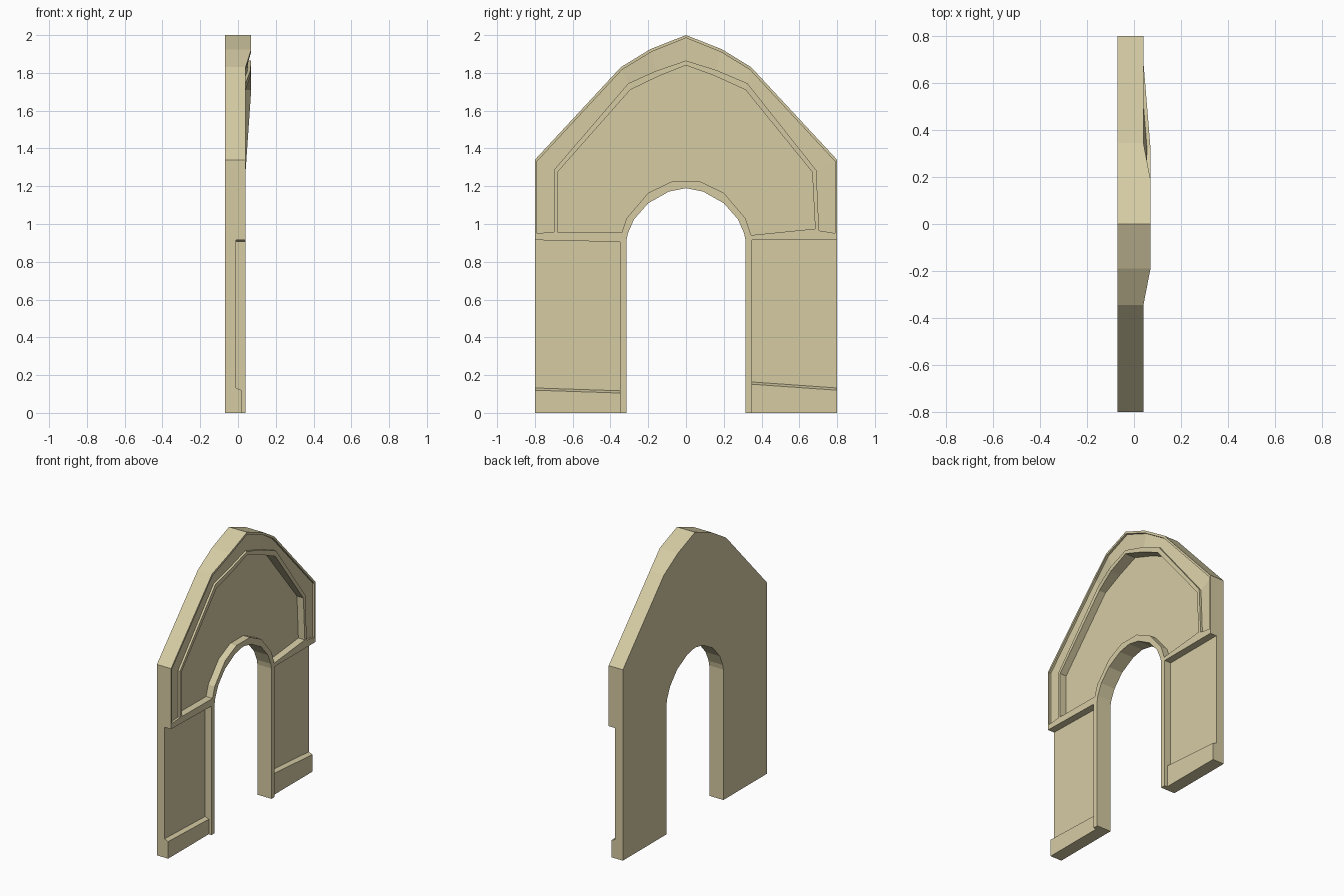
import bpy, bmesh

if "Cube" in bpy.data.objects:
    bpy.data.objects.remove(bpy.data.objects["Cube"], do_unlink=True)

stone = bpy.data.materials.new("pale sandstone")
stone.use_nodes = True
colour = (0.67, 0.60, 0.37, 1)
stone.diffuse_color = colour
stone.node_tree.nodes["Principled BSDF"].inputs["Base Color"].default_value = colour

BACK, PANEL, FACE = -0.07, -0.01, 0.04


def finish(bm, name):
    bmesh.ops.recalc_face_normals(bm, faces=bm.faces)
    mesh = bpy.data.meshes.new(name)
    bm.to_mesh(mesh)
    bm.free()
    mesh.materials.append(stone)
    obj = bpy.data.objects.new(name, mesh)
    bpy.context.collection.objects.link(obj)


def prism(name, outline, x0, x1):
    """Extrude a (y, z) outline along x."""
    bm = bmesh.new()
    face = bm.faces.new([bm.verts.new((x0, y, z)) for y, z in outline])
    out = bmesh.ops.extrude_face_region(bm, geom=[face])
    moved = [v for v in out["geom"] if isinstance(v, bmesh.types.BMVert)]
    bmesh.ops.translate(bm, vec=(x1 - x0, 0, 0), verts=moved)
    finish(bm, name)


def sweep(name, rows):
    """Bridge a closed loop of equally long 3D paths and cap both ends."""
    bm = bmesh.new()
    grid = [[bm.verts.new(p) for p in row] for row in rows]
    for a, b in zip(grid, grid[1:] + grid[:1]):
        for i in range(len(a) - 1):
            bm.faces.new((a[i], a[i + 1], b[i + 1], b[i]))
    for end in (0, -1):
        bm.faces.new([row[end] for row in grid])
    finish(bm, name)


def at(path, depths):
    if not isinstance(depths, list):
        depths = [depths] * len(path)
    return [(x, y, z) for x, (y, z) in zip(depths, path)]


def mirrored(half):
    """Complete a path that ends on the centre line."""
    return half + [(-y, z) for y, z in reversed(half[:-1])]


# Back slab with the arched doorway
opening = mirrored([(-.315, 0), (-.315, .915), (-.308, .95), (-.275, 1.025),
                    (-.2, 1.11), (-.09, 1.172), (0, 1.19)])
roof = mirrored([(-.8, 1.34), (-.345, 1.83), (-.19, 1.925), (0, 2)])
prism("back_slab", [(-.8, 0)] + roof + [(.8, 0)] + opening[::-1], BACK, PANEL)

# Doorway posts and arch moulding
moulding = mirrored([(-.35, 0), (-.35, .915), (-.34, .955), (-.315, 1.03),
                     (-.2, 1.165), (-.075, 1.225), (0, 1.225)])
sweep("doorway_moulding", [at(opening, PANEL), at(opening, FACE),
                           at(moulding, FACE), at(moulding, PANEL)])

# Gable border: raised rim, shallow channel, ridge around the sunken panel
outer = [(-.8, .95)] + roof + [(.8, .95)]
rim = mirrored([(-.79, .95), (-.79, 1.33), (-.34, 1.815), (-.185, 1.91), (0, 1.985)])
ridge_out = [(-.70, .95), (-.70, 1.285), (-.305, 1.745), (-.16, 1.81), (0, 1.865),
             (.16, 1.815), (.325, 1.745), (.69, 1.285), (.705, .95)]
ridge_in = [(-.68, .95), (-.68, 1.275), (-.295, 1.71), (-.15, 1.78), (0, 1.84),
            (.15, 1.785), (.315, 1.71), (.668, 1.275), (.685, .95)]
rim_x = [FACE, FACE, FACE, .07, .07, .07, FACE, FACE, FACE]
ridge_x = [FACE, FACE, FACE, .065, .07, .07, .07, FACE, FACE]
sweep("gable_border", [
    at(outer, PANEL), at(outer, rim_x), at(rim, rim_x),
    at(rim, [x - .015 for x in rim_x]),
    at(ridge_out, [x - .015 for x in ridge_x]),
    at(ridge_out, ridge_x), at(ridge_in, ridge_x), at(ridge_in, PANEL)])

# Belt courses under the gable
prism("right_belt", [(-.8, .915), (-.345, .905), (-.335, .955), (-.70, .958), (-.8, .95)],
      PANEL, FACE)
prism("left_belt", [(.345, .915), (.8, .915), (.8, .95), (.705, .965), (.685, .975),
                    (.335, .94)], PANEL, FACE)

# Plinths with a sloped top edge at the foot of each leg
for name, side, inner_z, outer_z in (("right_plinth", -1, .105, .12),
                                     ("left_plinth", 1, .152, .12)):
    a, b = side * .345, side * .8
    sweep(name, [[(PANEL, a, 0), (PANEL, b, 0)],
                 [(.018, a, 0), (.018, b, 0)],
                 [(.018, a, inner_z), (.018, b, outer_z)],
                 [(PANEL, a, inner_z + .012), (PANEL, b, outer_z + .012)]])
